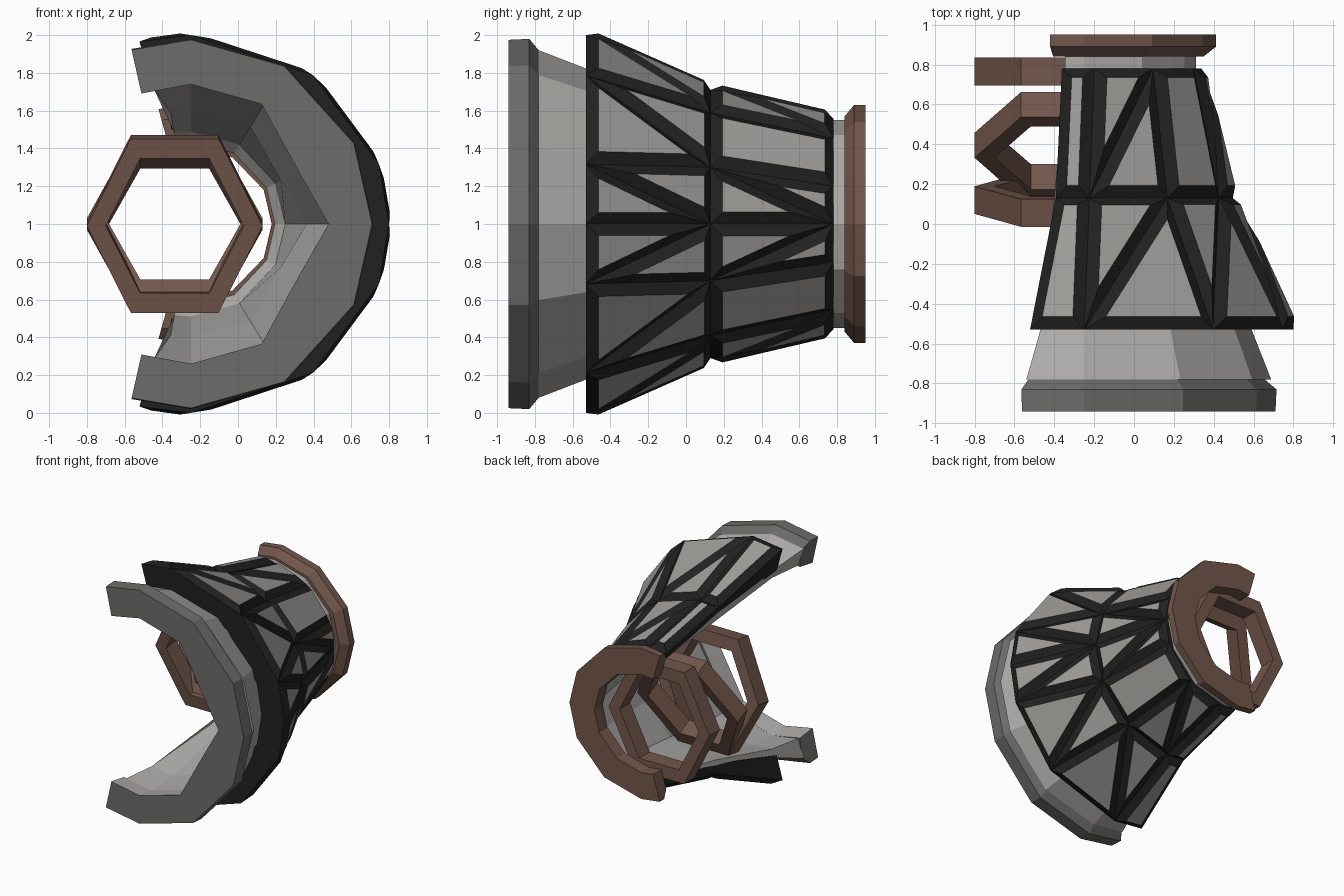
import bpy, bmesh, math
from mathutils import Matrix, Vector

if "Cube" in bpy.data.objects:
    bpy.data.objects.remove(bpy.data.objects["Cube"])


def material(name, rgb):
    m = bpy.data.materials.new(name)
    m.diffuse_color = (*rgb, 1)
    m.use_nodes = True
    m.node_tree.nodes["Principled BSDF"].inputs["Base Color"].default_value = m.diffuse_color
    return m


black = material("black_frame", (0.015, 0.015, 0.015))
brown = material("brown_trim", (0.17, 0.095, 0.072))
panel = material("grey_panel", (0.34, 0.33, 0.315))
lining = material("grey_lining", (0.42, 0.41, 0.395))
flange = material("dark_flange", (0.15, 0.15, 0.145))


def finish(bm, name, mats):
    me = bpy.data.meshes.new(name)
    bm.to_mesh(me)
    bm.free()
    for m in mats:
        me.materials.append(m)
    ob = bpy.data.objects.new(name, me)
    bpy.context.collection.objects.link(ob)
    return ob


def point(y, r, deg, sx=1.05):
    a = math.radians(deg)
    return Vector((-0.25 + sx * r * math.cos(a), y, 1 + r * math.sin(a)))


def mirrored(half):
    return [-a for a in reversed(half[1:])] + half


# Sweep a closed profile of (y, radius, end angle, material, chord) round the open arc;
# chord points skip the 26 degree corner, so that side is one flat facet
def arc_sweep(name, profile, mats, sx=1.05):
    bm = bmesh.new()
    rows = []
    for a in mirrored([0, 26, 59, 90, 999]):
        row = []
        for y, r, end, mat, chord in profile:
            ang = math.copysign(min(abs(a), end), a)
            k = 0.868 if chord and abs(a) == 26 else 1
            row.append(bm.verts.new(point(y, r * k, ang, sx)))
        rows.append(row)
    n = len(profile)
    for p, q in zip(rows, rows[1:]):
        for i in range(n):
            j = (i + 1) % n
            bm.faces.new((p[i], p[j], q[j], q[i])).material_index = profile[i][3]
    bm.faces.new(rows[0])
    bm.faces.new(rows[-1])
    bmesh.ops.recalc_face_normals(bm, faces=bm.faces)
    return finish(bm, name, mats)


# Wide dark front flange
arc_sweep("front_flange", [(-0.94, 0.975, 109, 0, 0), (-0.83, 0.98, 109, 0, 0),
                           (-0.78, 0.92, 108, 0, 0), (-0.78, 0.76, 110, 1, 1),
                           (-0.94, 0.74, 111, 0, 1)], [flange, lining], 0.985)

# Thin inner lining cone
arc_sweep("lining", [(-0.78, 0.92, 108, 0, 0), (-0.52, 0.82, 105, 0, 0),
                     (0.13, 0.66, 100, 0, 0), (0.78, 0.55, 100, 0, 0),
                     (0.86, 0.55, 100, 0, 0), (0.86, 0.42, 100, 0, 0),
                     (0.78, 0.49, 100, 0, 0), (0.13, 0.6, 100, 0, 1),
                     (-0.5, 0.74, 105, 0, 1), (-0.78, 0.76, 108, 0, 1)], [lining], 1.02)

# Brown rim at the narrow end
arc_sweep("back_rim", [(0.84, 0.57, 105, 0, 0), (0.89, 0.63, 105, 0, 0),
                       (0.95, 0.63, 105, 0, 0), (0.95, 0.41, 105, 0, 0),
                       (0.84, 0.41, 105, 0, 0)], [brown])


# Armour shell: raised grey panels separated by black bevels
def armour():
    rows = [(-0.53, 1.0, [0, 18.5, 52, 90, 105]),
            (0.13, 0.71, [0, 25, 56, 88, 101]),
            (0.78, 0.56, [0, 21, 54, 85, 101])]
    bm = bmesh.new()

    def grid(drop):
        return [[bm.verts.new(point(y, r - d, a)) for a in mirrored(h)]
                for (y, r, h), d in zip(rows, drop)]
    out, inn = grid((0, 0, 0)), grid((0.2, 0.08, 0.05))
    outer = []
    cols = len(out[0])
    mid = cols // 2
    for k in range(2):
        lo, hi = out[k], out[k + 1]
        for i in range(cols - 1):
            a, b = (i, i + 1) if i >= mid else (i + 1, i)
            step = abs(b - mid)
            if step == 4 or (k == 1 and step == 2):
                quads = [(lo[a], lo[b], hi[b], hi[a])]
            else:
                quads = [(lo[a], lo[b], hi[a]), (lo[b], hi[b], hi[a])]
            outer += [bm.faces.new(q) for q in quads]
            bm.faces.new((inn[k][i], inn[k + 1][i], inn[k + 1][i + 1], inn[k][i + 1]))
        for c in (0, -1):
            bm.faces.new((out[k][c], out[k + 1][c], inn[k + 1][c], inn[k][c]))
    for k in (0, 2):
        for i in range(cols - 1):
            bm.faces.new((out[k][i], out[k][i + 1], inn[k][i + 1], inn[k][i]))
    bmesh.ops.recalc_face_normals(bm, faces=bm.faces)
    for f in bm.faces:
        f.material_index = 1
    bmesh.ops.inset_individual(bm, faces=outer, thickness=0.055, depth=0.04,
                               use_even_offset=True)
    for f in outer:
        f.material_index = 0
    return finish(bm, "armour_panels", [panel, black])


armour()


# Hexagonal brown rings, tilted about x
def hex_ring(name, y, tilt, width=0.14):
    bm = bmesh.new()
    loops = []
    for hx, hz, dy in ((0.465, 0.465, -1), (0.465, 0.465, 1), (0.365, 0.36, 1), (0.365, 0.36, -1)):
        pts = [(hx, 0), (hx / 2, hz), (-hx / 2, hz), (-hx, 0), (-hx / 2, -hz), (hx / 2, -hz)]
        loops.append([bm.verts.new((px, dy * width / 2, pz)) for px, pz in pts])
    for k in range(4):
        p, q = loops[k], loops[(k + 1) % 4]
        for i in range(6):
            j = (i + 1) % 6
            bm.faces.new((p[i], p[j], q[j], q[i]))
    bmesh.ops.recalc_face_normals(bm, faces=bm.faces)
    bm.transform(Matrix.Translation((-0.335, y, 1)) @ Matrix.Rotation(math.radians(tilt), 4, 'X'))
    finish(bm, name, [brown])


hex_ring("ring_back", 0.765, 0)
hex_ring("ring_middle", 0.395, -26)
hex_ring("ring_front", 0.12, 8)
